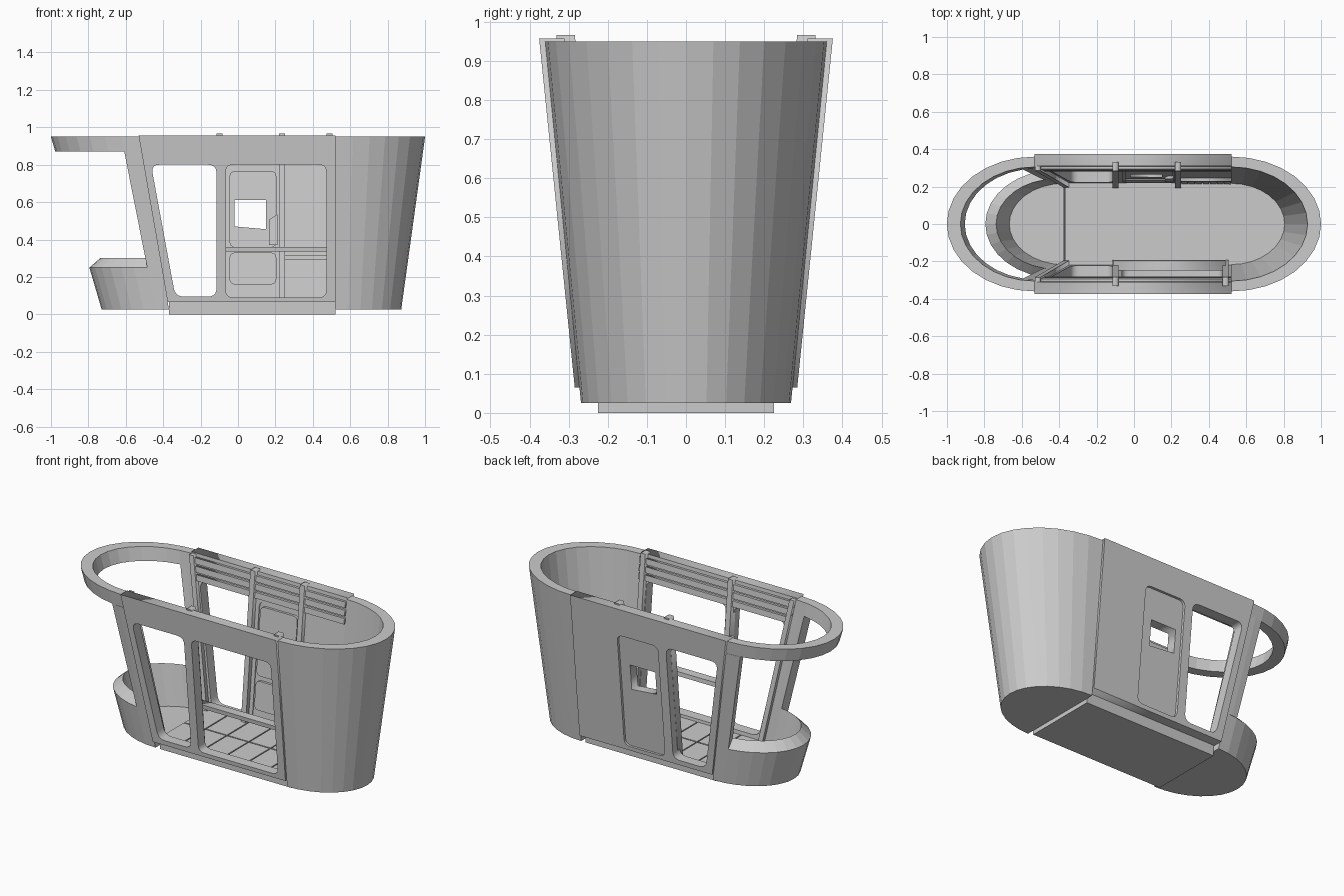
import bpy, bmesh, math
from mathutils import Vector

if "Cube" in bpy.data.objects:
    bpy.data.objects.remove(bpy.data.objects["Cube"])

grey = bpy.data.materials.new("light_grey")
grey.diffuse_color = (0.6, 0.6, 0.6, 1)
grey.use_nodes = True
grey.node_tree.nodes["Principled BSDF"].inputs["Base Color"].default_value = grey.diffuse_color


def finish(name, bm):
    bmesh.ops.remove_doubles(bm, verts=bm.verts, dist=1e-5)
    bmesh.ops.recalc_face_normals(bm, faces=bm.faces)
    me = bpy.data.meshes.new(name)
    bm.to_mesh(me)
    bm.free()
    me.materials.append(grey)
    ob = bpy.data.objects.new(name, me)
    bpy.context.collection.objects.link(ob)
    return ob


def box(name, x, y, z):
    bm = bmesh.new()
    bmesh.ops.create_cube(bm, size=1)
    for v in bm.verts:
        v.co = [(r[0] + r[1]) / 2 + c * (r[1] - r[0]) for c, r in zip(v.co, (x, y, z))]
    return finish(name, bm)


# Shared slopes of the flaring cabin
def slant(z):            # raked joint between side wall and open end
    return -0.37 - 0.174 * (z - 0.03)


def wall_y(z):           # outer surface of the side walls
    return 0.285 + 0.102 * (z - 0.07)


def half_width(z):       # half width of the rounded ends
    return 0.268 + 0.099 * (z - 0.02)


def end_axis(z, side):   # start and reach of the rounded ends
    if side > 0:
        return 0.52, 0.352 + 0.138 * (z - 0.02)
    return slant(z), 0.36 + 0.12 * (z - 0.03)


def end_shell(name, side, levels, t0=-90, t1=90, n=16, solid=False):
    """Curved wall piece; levels are (outer z, inner z) pairs from bottom to top."""
    def point(t, z, inset):
        x0, a = end_axis(z, side)
        c, s = math.cos(math.radians(t)), math.sin(math.radians(t))
        return (x0 + side * (a - 0.072 * inset) * c, (half_width(z) - 0.055 * inset) * s, z)
    bm = bmesh.new()
    loops = []
    for i in range(n + 1):
        t = t0 + (t1 - t0) * i / n
        pts = [point(t, zo, 0) for zo, _ in levels]
        pts += [point(t, zi, 1) for _, zi in reversed(levels)]
        loops.append([bm.verts.new(p) for p in pts])
    m = len(loops[0])
    for a, b in zip(loops, loops[1:]):
        for j in range(m):
            k = (j + 1) % m
            bm.faces.new((a[j], a[k], b[k], b[j]))
    bm.faces.new(loops[0])
    bm.faces.new(loops[-1])
    finish(name, bm)
    if solid:  # half-oval floor of this end
        bm = bmesh.new()
        rings = [[bm.verts.new(point(t0 + (t1 - t0) * i / n, z, 0.5)) for i in range(n + 1)]
                 for z in (levels[0][0], 0.06)]
        for r in rings:
            bm.faces.new(r)
        for i in range(n + 1):
            k = (i + 1) % (n + 1)
            bm.faces.new((rings[0][i], rings[0][k], rings[1][k], rings[1][i]))
        finish(name + "_floor", bm)


def rounded(poly, r, seg=5):
    out = []
    for i, p in enumerate(poly):
        p = Vector(p)
        a = p + (Vector(poly[i - 1]) - p).normalized() * r
        b = p + (Vector(poly[(i + 1) % len(poly)]) - p).normalized() * r
        for k in range(seg + 1):
            t = k / seg
            out.append(a * (1 - t) ** 2 + p * (2 * t * (1 - t)) + b * t * t)
    return out


def rect(x0, x1, z0, z1):
    return [(x0, z0), (x1, z0), (x1, z1), (x0, z1)]


def panel(name, side, outline, d0, d1, holes=()):
    """Sloped plate lying in a side wall, between depths d0 and d1 from its outside."""
    cu = bpy.data.curves.new(name, 'CURVE')
    cu.dimensions, cu.fill_mode, cu.extrude = '2D', 'BOTH', 0.5
    for pts in (outline, *holes):
        sp = cu.splines.new('POLY')
        sp.points.add(len(pts) - 1)
        for q, p in zip(sp.points, pts):
            q.co = (p[0], p[1], 0, 1)
        sp.use_cyclic_u = True
    tmp = bpy.data.objects.new(name, cu)
    bpy.context.collection.objects.link(tmp)
    bpy.context.view_layer.update()
    me = bpy.data.meshes.new_from_object(tmp.evaluated_get(bpy.context.evaluated_depsgraph_get()))
    bm = bmesh.new()
    bm.from_mesh(me)
    bpy.data.objects.remove(tmp)
    bpy.data.meshes.remove(me)
    bpy.data.curves.remove(cu)
    for v in bm.verts:
        x, z, e = v.co
        v.co = (x, side * (wall_y(z) - (d0 if e > 0 else d1)), z)
    return finish(name, bm)


# Rounded ends: closed end, low open end, top hoop and its corner posts
end_shell("closed_end", 1, [(0.025, 0.025), (0.95, 0.95)], solid=True)
end_shell("low_end", -1, [(0.025, 0.025), (0.25, 0.30)], solid=True)
end_shell("top_hoop", -1, [(0.87, 0.87), (0.95, 0.95)])
for s, tag in ((-1, "front"), (1, "back")):
    end_shell(tag + "_corner_post", -1, [(0.25, 0.25), (0.87, 0.87)], s * 78.5, s * 90, 2)

# Floor slab with paving tiles
box("floor_base", (-0.37, 0.52), (-0.225, 0.225), (0, 0.068))
for i in range(6):
    for s in (-1, 1):
        x = -0.365 + i * 0.147
        box("floor_tile", (x, x + 0.14), sorted((s * 0.004, s * 0.215)), (0.066, 0.076))

# Side walls with openings
WALL = [(slant(0.065), 0.065), (0.52, 0.065), (0.52, 0.957), (slant(0.957), 0.957)]
window = rounded([(-0.335, 0.095), (-0.115, 0.095), (-0.115, 0.80), (-0.465, 0.80)], 0.045)
doorway = rounded(rect(-0.065, 0.472, 0.09, 0.80), 0.04)
door = rounded(rect(-0.06, 0.215, 0.09, 0.79), 0.04)
panel("front_wall", -1, WALL, 0, 0.065, (window, doorway))
panel("back_wall", 1, WALL, 0, 0.065, (window, door))

# Back door leaf with small window, inner trim and latch
pane = [(-0.02, 0.47), (0.15, 0.455), (0.15, 0.61), (-0.02, 0.61)]
panel("door_leaf", 1, rect(-0.062, 0.217, 0.088, 0.792), 0.015, 0.06, (pane,))
panel("door_upper_trim", 1, rounded(rect(-0.045, 0.205, 0.36, 0.765), 0.03), 0.06, 0.075, (pane,))
panel("door_lower_trim", 1, rounded(rect(-0.045, 0.205, 0.16, 0.33), 0.03), 0.06, 0.075)
panel("door_latch", 1, [(0.165, 0.37), (0.21, 0.37), (0.21, 0.535), (0.165, 0.505)], 0.07, 0.09)

# Inner framing on both sides
for s, tag, posts in ((-1, "front", (-0.1, 0.49)), (1, "back", (-0.1, 0.235))):
    for x in posts:
        panel(tag + "_inner_post", s, rect(x - 0.016, x + 0.016, 0.065, 0.966), 0.045, 0.092)
    for i in range(3):
        z0, z1 = 0.805 + i * 0.048, 0.84 + i * 0.048
        panel(tag + "_header_board", s,
              [(slant(z0), z0), (0.52, z0), (0.52, z1), (slant(z1), z1)], 0.06, 0.08)
    panel(tag + "_raked_rib", s,
          [(slant(0.07), 0.07), (slant(0.07) + 0.03, 0.07),
           (slant(0.95) + 0.03, 0.95), (slant(0.95), 0.95)], 0.06, 0.09)

# Hand rail across the front doorway
panel("doorway_rail", -1, rect(-0.11, 0.49, 0.335, 0.36), 0.065, 0.12)

# Slatted wainscot inside the back wall
for i in range(7):
    x = 0.254 + i * 0.038
    panel("wainscot_slat", 1, rect(x, x + 0.034, 0.07, 0.285), 0.06, 0.073)
panel("wainscot_cap", 1, rect(0.25, 0.52, 0.29, 0.315), 0.06, 0.082)
